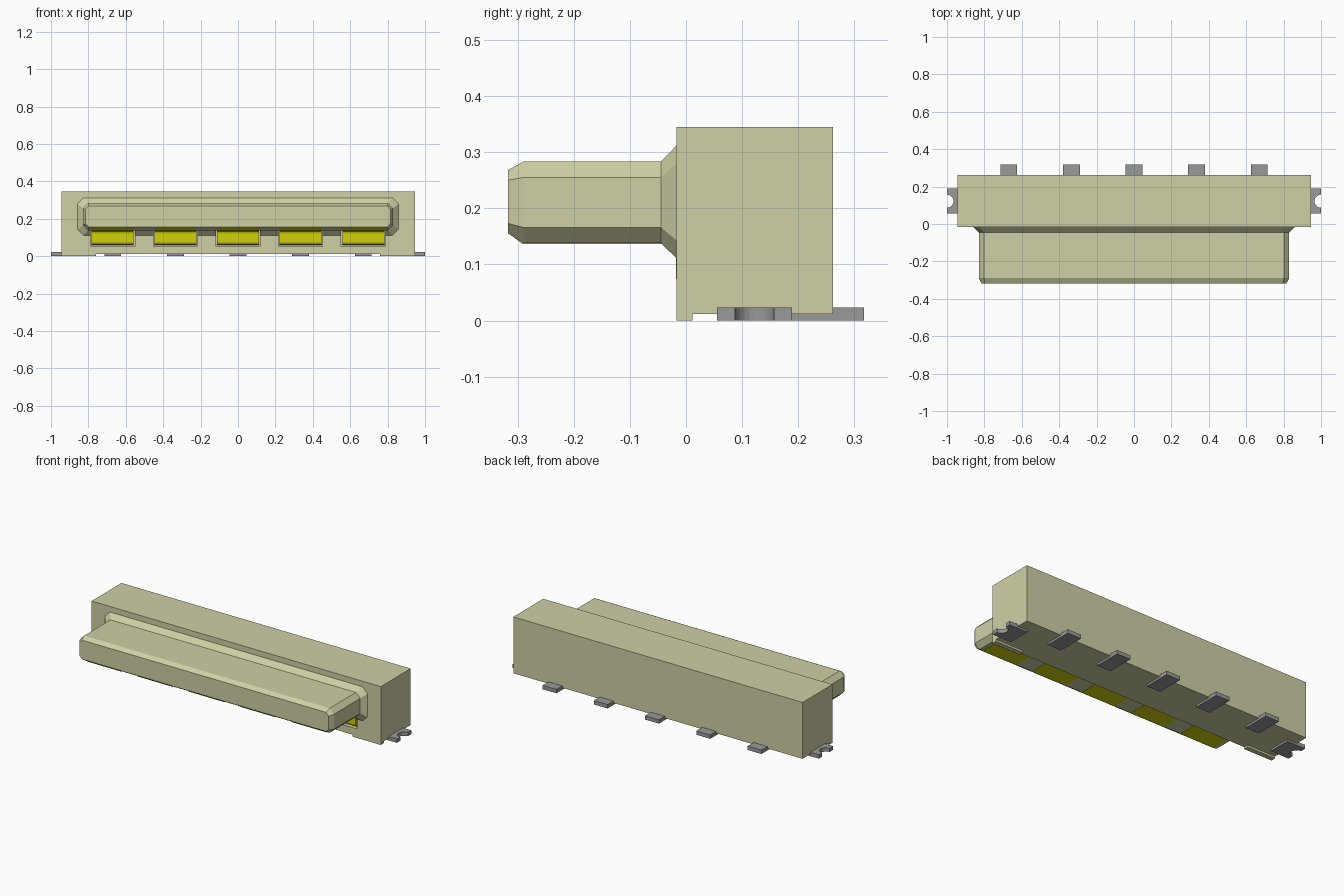
import bpy, bmesh, math

cube = bpy.data.objects.get("Cube")
if cube:
    bpy.data.objects.remove(cube, do_unlink=True)


def material(name, color):
    m = bpy.data.materials.new(name)
    m.use_nodes = True
    m.diffuse_color = (*color, 1)
    b = next(n for n in m.node_tree.nodes if n.type == 'BSDF_PRINCIPLED')
    b.inputs["Base Color"].default_value = (*color, 1)
    return m


CREAM = material("cream plastic", (0.63, 0.63, 0.38))
GREY = material("grey metal", (0.32, 0.32, 0.32))
YELLOW = material("yellow metal", (0.63, 0.63, 0.003))


def loft(name, rings, mat):
    """Join matching closed rings of points with quads and cap both ends."""
    bm = bmesh.new()
    loops = [[bm.verts.new(p) for p in ring] for ring in rings]
    n = len(loops[0])
    for a, b in zip(loops, loops[1:]):
        for i in range(n):
            j = (i + 1) % n
            bm.faces.new((a[i], a[j], b[j], b[i]))
    bm.faces.new(loops[0])
    bm.faces.new(loops[-1])
    bmesh.ops.recalc_face_normals(bm, faces=bm.faces)
    me = bpy.data.meshes.new(name)
    bm.to_mesh(me)
    bm.free()
    me.materials.append(mat)
    ob = bpy.data.objects.new(name, me)
    bpy.context.collection.objects.link(ob)
    return ob


def box(name, x0, x1, y0, y1, z0, z1, mat):
    ring = [(x0, y0), (x1, y0), (x1, y1), (x0, y1)]
    return loft(name, [[(x, y, z) for x, y in ring] for z in (z0, z1)], mat)


def octagon(y, hx, z0, z1, c):
    """Chamfered rectangle at depth y."""
    return [(-hx + c, y, z0), (hx - c, y, z0), (hx, y, z0 + c), (hx, y, z1 - c),
            (hx - c, y, z1), (-hx + c, y, z1), (-hx, y, z1 - c), (-hx, y, z0 + c)]


def cut(ob, cutter):
    mod = ob.modifiers.new("slot", 'BOOLEAN')
    mod.operation = 'DIFFERENCE'
    mod.solver = 'EXACT'
    mod.object = cutter
    bpy.context.view_layer.objects.active = ob
    bpy.ops.object.modifier_apply(modifier=mod.name)


# Housing block and the flared, chamfered tongue
housing = box("housing", -0.945, 0.945, -0.017, 0.262, 0.012, 0.345, CREAM)
tongue = loft("tongue", [
    octagon(-0.317, 0.815, 0.155, 0.268, 0.018),
    octagon(-0.290, 0.830, 0.138, 0.283, 0.028),
    octagon(-0.045, 0.830, 0.138, 0.283, 0.028),
    octagon(-0.017, 0.858, 0.111, 0.312, 0.032),
    octagon(-0.005, 0.858, 0.111, 0.312, 0.032)], CREAM)

# Contacts and rear solder pins, with a slot for each contact
contact_profile = [(-0.318, 0.157), (-0.291, 0.136), (-0.032, 0.136),
                   (-0.022, 0.131), (-0.018, 0.120), (-0.018, 0.076),
                   (-0.015, 0.066), (-0.005, 0.060), (0.020, 0.060),
                   (0.020, 0.150), (-0.290, 0.150)]
for i in range(5):
    x = (i - 2) * 0.335
    cutter = box("slot_cutter", x - 0.118, x + 0.118, -0.06, 0.015, 0.053, 0.141, CREAM)
    cutter.hide_render = True
    cut(housing, cutter)
    cut(tongue, cutter)
    bpy.data.objects.remove(cutter, do_unlink=True)
    loft(f"contact_{i + 1}",
         [[(x + s * 0.112, y, z) for y, z in contact_profile] for s in (-1, 1)], YELLOW)
    box(f"solder_pin_{i + 1}", x - 0.045, x + 0.045, 0.157, 0.317, 0, 0.023, GREY)

# Front feet and notched side tabs
notch = [(1 - 0.035 * math.sin(a), 0.122 + 0.035 * math.cos(a))
         for a in [math.pi * k / 12 for k in range(13)]]
tab_outline = [(0.88, 0.055), (0.88, 0.189), (1, 0.189)] + notch + [(1, 0.055)]
for side, s in (("left", 1), ("right", -1)):
    xs = sorted((s * 0.76, s * 0.945))
    box(f"{side}_foot", xs[0], xs[1], -0.017, 0.012, 0, 0.012, CREAM)
    loft(f"{side}_tab",
         [[(s * x, y, z) for x, y in tab_outline] for z in (0, 0.023)], GREY)
